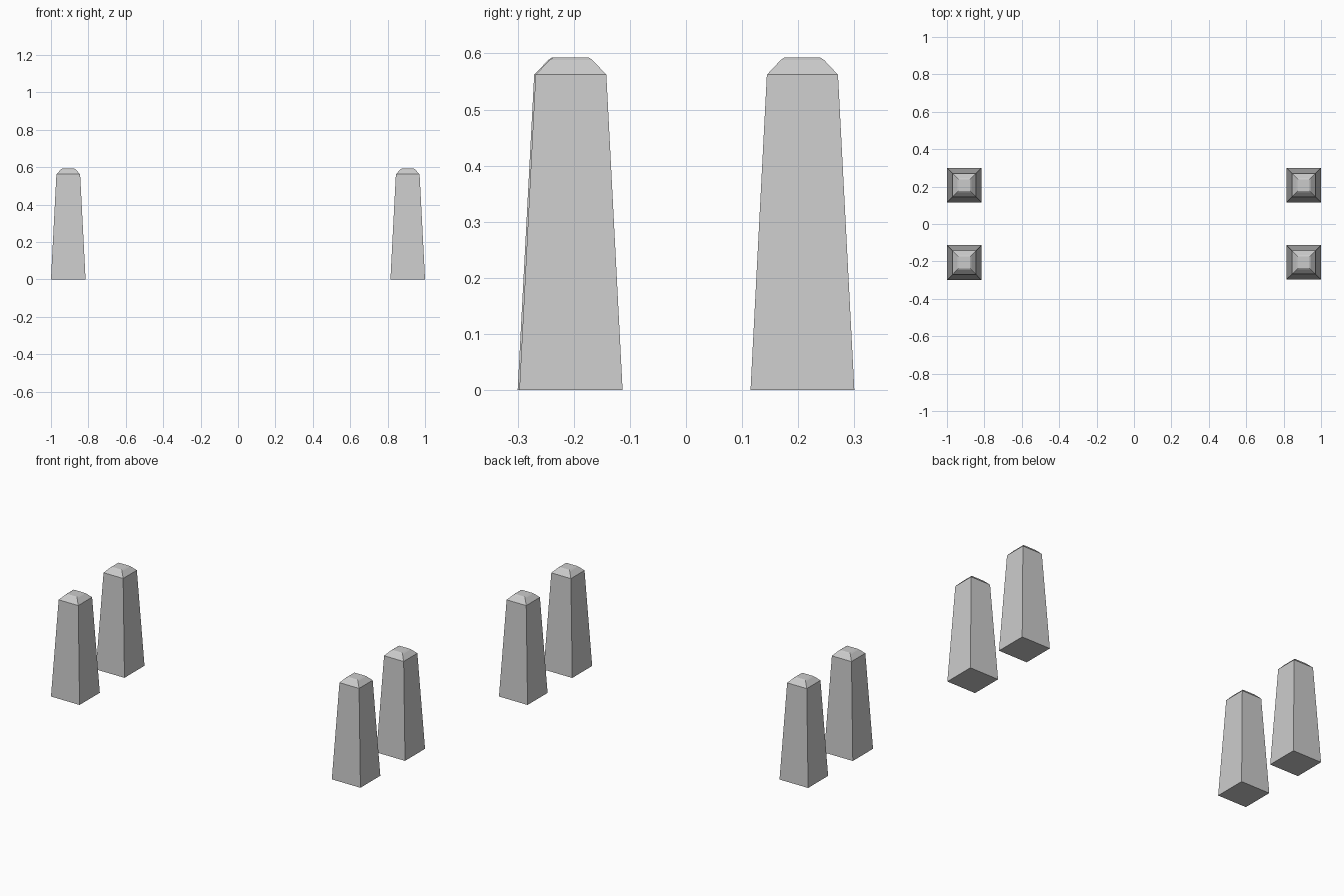
import bpy, bmesh

if "Cube" in bpy.data.objects:
    bpy.data.objects.remove(bpy.data.objects["Cube"])

# Height, and half width as a share of the base half width
RINGS = [(0.0, 1.0), (0.562, 0.685), (0.588, 0.42), (0.593, 0.34)]


def tapered_post(name, x0, x1, y0, y1):
    cx, cy = (x0 + x1) / 2, (y0 + y1) / 2
    hx, hy = (x1 - x0) / 2, (y1 - y0) / 2
    bm = bmesh.new()
    rings = [[bm.verts.new((sx * hx * s, sy * hy * s, z))
              for sx, sy in ((-1, -1), (1, -1), (1, 1), (-1, 1))]
             for z, s in RINGS]
    # Sloped sides and chamfered cap
    for low, high in zip(rings, rings[1:]):
        for i in range(4):
            j = (i + 1) % 4
            bm.faces.new((low[i], low[j], high[j], high[i]))
    # Closed bottom and top
    bm.faces.new(rings[0][::-1])
    bm.faces.new(rings[-1])
    mesh = bpy.data.meshes.new(name)
    bm.to_mesh(mesh)
    bm.free()
    obj = bpy.data.objects.new(name, mesh)
    obj.location = (cx, cy, 0)
    bpy.context.collection.objects.link(obj)


# Two pairs of posts; the front right one is slightly narrower
for side, x0, x1, front in (("left", -1.0, -0.815, -0.3),
                            ("right", 0.815, 1.0, -0.297)):
    tapered_post("front_post_" + side, x0, x1, front, -0.113)
    tapered_post("back_post_" + side, x0, x1, 0.115, 0.3)
